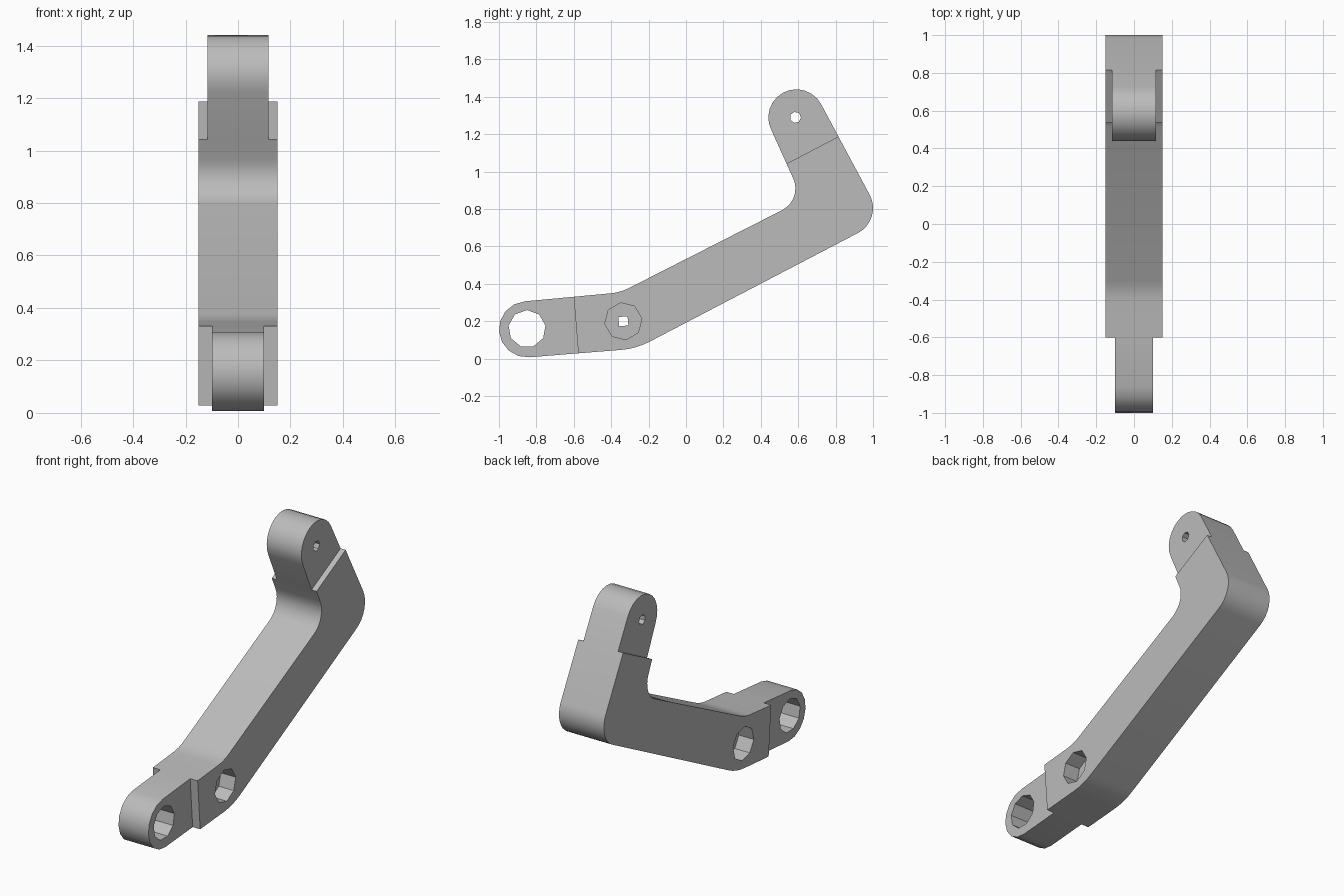
import bpy, bmesh
from math import cos, sin, radians, pi
from mathutils import Matrix, Vector

if "Cube" in bpy.data.objects:
    bpy.data.objects.remove(bpy.data.objects["Cube"])

HALF = 0.15            # half width of the body
LOWER, UPPER = 4.6, 27.6   # slopes of the foot and of the long arm

grey = bpy.data.materials.new("plain grey")
grey.use_nodes = True
grey.diffuse_color = (0.5, 0.5, 0.5, 1)
grey.node_tree.nodes["Principled BSDF"].inputs["Base Color"].default_value = (0.5, 0.5, 0.5, 1)


def make_object(name, bm):
    bmesh.ops.recalc_face_normals(bm, faces=bm.faces)
    mesh = bpy.data.meshes.new(name)
    bm.to_mesh(mesh)
    bm.free()
    mesh.materials.append(grey)
    obj = bpy.data.objects.new(name, mesh)
    bpy.context.collection.objects.link(obj)
    return obj


def arc(y, z, r, start, end, steps):
    angles = [radians(start + (end - start) * i / steps) for i in range(steps + 1)]
    return [(y + r * cos(a), z + r * sin(a)) for a in angles]


# Side outline: arcs joined by straight edges
outline = (
    arc(-0.85, 0.157, 0.15, 90 + LOWER, 270 + LOWER, 8)          # front lobe
    + arc(-0.376, 0.436, 0.39, 270 + LOWER, 270 + UPPER, 4)      # lower bend
    + arc(0.85, 0.805, 0.15, UPPER - 90, UPPER, 8)               # outer elbow
    + arc(0.59, 1.29, 0.15, UPPER, 180 + UPPER, 12)              # top lobe
    + arc(0.455, 0.91, 0.13, UPPER, UPPER - 90, 7)               # inner elbow
    + arc(-0.43, 0.628, 0.28, 270 + UPPER, 270 + LOWER, 4)       # upper bend
)
bm = bmesh.new()
face = bm.faces.new([bm.verts.new((-HALF, y, z)) for y, z in outline])
side = bmesh.ops.extrude_face_region(bm, geom=[face])
bmesh.ops.translate(bm, vec=(2 * HALF, 0, 0),
                    verts=[v for v in side["geom"] if isinstance(v, bmesh.types.BMVert)])
lever = make_object("bent_lever_arm", bm)


def cut(bm):
    """Subtract a solid from the lever."""
    cutter = make_object("cutter", bm)
    cutter.hide_render = True
    mod = lever.modifiers.new("cut", 'BOOLEAN')
    mod.operation, mod.solver, mod.object = 'DIFFERENCE', 'EXACT', cutter
    bpy.context.view_layer.objects.active = lever
    bpy.ops.object.modifier_apply(modifier=mod.name)
    bpy.data.objects.remove(cutter)


def thin_end(y, z, angle, half_width):
    """Step both sides inward beyond a line across the arm."""
    turn = Matrix.Rotation(radians(angle), 4, 'X')
    for s in (-1, 1):
        bm = bmesh.new()
        place = (Matrix.Translation((s * (half_width + 0.1), y, z)) @ turn
                 @ Matrix.Translation((0, 0.3, 0)) @ Matrix.Diagonal((0.2, 0.6, 0.8, 1)))
        bmesh.ops.create_cube(bm, size=1, matrix=place)
        cut(bm)


def bore(x, y, z, r, sides, depth, turn=0):
    """Drill a many-sided hole along x."""
    bm = bmesh.new()
    place = (Matrix.Translation((x, y, z)) @ Matrix.Rotation(radians(turn), 4, 'X')
             @ Matrix.Rotation(pi / 2, 4, 'Y'))
    bmesh.ops.create_cone(bm, cap_ends=True, segments=sides, radius1=r, radius2=r,
                          depth=depth, matrix=place)
    cut(bm)


# Thinner front and top ends
thin_end(-0.588, 0.18, 180 + LOWER, 0.1)
thin_end(0.676, 1.115, 90 + UPPER, 0.116)

# Through holes in the two ends
bore(0, -0.85, 0.16, 0.1, 9, 1, 10)
bore(0, 0.585, 1.29, 0.03, 7, 1)

# Recessed pivot on both sides with a small hole through its web
for s in (-1, 1):
    bore(s * 0.15, -0.335, 0.2, 0.1, 8, 0.2, 8)
bore(0, -0.335, 0.2, 0.035, 4, 1, 50)

# Smooth bends, sharp edges
bpy.ops.object.select_all(action='DESELECT')
lever.select_set(True)
bpy.context.view_layer.objects.active = lever
bpy.ops.object.shade_smooth_by_angle(angle=radians(30))
